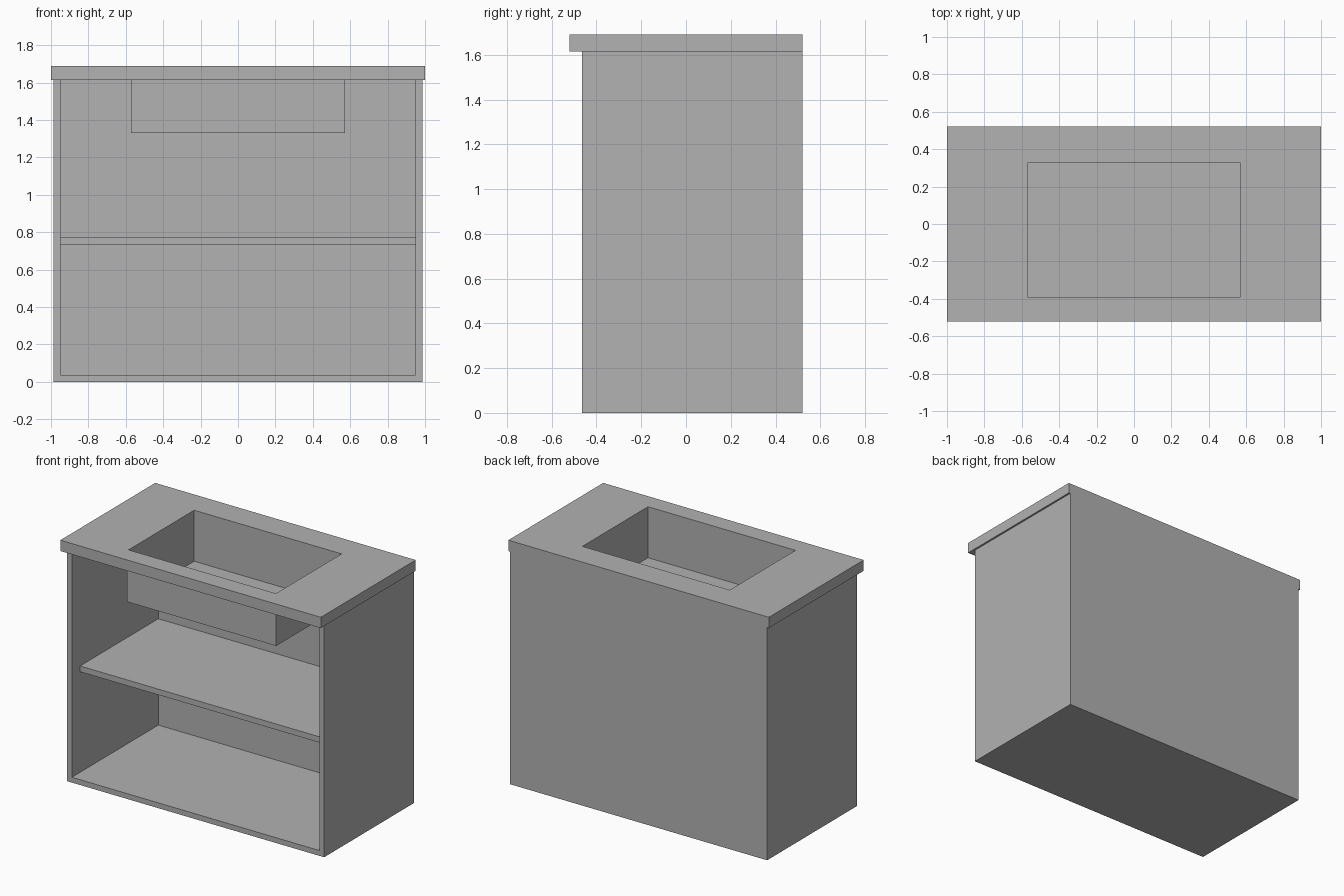
import bpy

old = bpy.data.objects.get("Cube")
if old:
    bpy.data.objects.remove(old, do_unlink=True)

grey = bpy.data.materials.new("plain grey")
grey.use_nodes = True
grey.diffuse_color = (0.445, 0.445, 0.445, 1)
grey.node_tree.nodes["Principled BSDF"].inputs["Base Color"].default_value = grey.diffuse_color


def box(name, x, y, z):
    """Box symmetric in x with half width x, spanning the y and z ranges."""
    bpy.ops.mesh.primitive_cube_add(size=1, location=(0, sum(y) / 2, sum(z) / 2))
    ob = bpy.context.object
    ob.name = name
    ob.scale = (2 * x, y[1] - y[0], z[1] - z[0])
    bpy.ops.object.transform_apply(location=True, rotation=False, scale=True)
    ob.data.materials.append(grey)
    return ob


def cut(ob, x, y, z):
    """Subtract a box from an object and discard the cutter."""
    cutter = box("cutter", x, y, z)
    cutter.hide_render = True
    mod = ob.modifiers.new("opening", "BOOLEAN")
    mod.operation = "DIFFERENCE"
    mod.solver = "EXACT"
    mod.object = cutter
    bpy.context.view_layer.objects.active = ob
    bpy.ops.object.modifier_apply(modifier=mod.name)
    bpy.data.objects.remove(cutter, do_unlink=True)


BOARD = 0.037            # cabinet board thickness
WALL = 0.006             # sink wall thickness
TOP, UNDER = 1.69, 1.615  # countertop faces
FRONT, BACK = -0.465, 0.52
SINK_X, SINK_Y, SINK_Z = 0.572, (-0.398, 0.334), 1.33

# Cabinet shell, open at the front and under the countertop
cabinet = box("cabinet_shell", 0.987, (FRONT, BACK), (0, UNDER))
cut(cabinet, 0.987 - BOARD, (FRONT - 0.1, BACK - BOARD), (BOARD, UNDER + 0.1))

# Shelf, set back from the front
box("shelf", 0.987 - BOARD, (-0.375, BACK - BOARD), (0.735, 0.775))

# Countertop with the sink opening
counter = box("countertop", 1.0, (-0.52, BACK), (UNDER, TOP))
cut(counter, SINK_X, SINK_Y, (UNDER - 0.1, TOP + 0.1))

# Thin-walled sink basin
sink = box("sink_basin", SINK_X, SINK_Y, (SINK_Z, TOP))
cut(sink, SINK_X - WALL, (SINK_Y[0] + WALL, SINK_Y[1] - WALL), (SINK_Z + WALL, TOP + 0.1))
